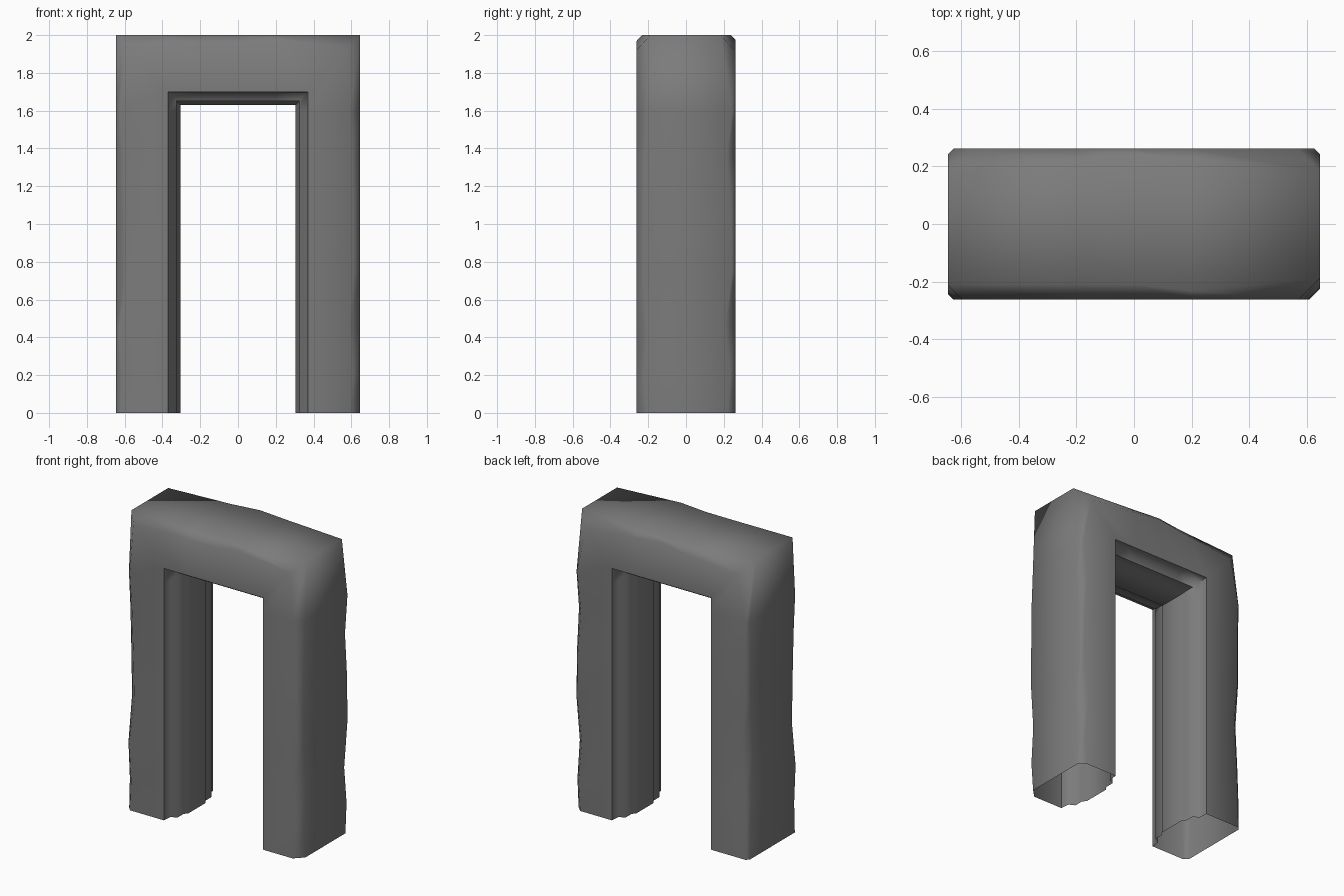
import bpy
import bmesh
import random

random.seed(4)
if "Cube" in bpy.data.objects:
    bpy.data.objects.remove(bpy.data.objects["Cube"], do_unlink=True)

# Stone colour
stone = bpy.data.materials.new("grey_stone")
stone.use_nodes = True
colour = (0.2, 0.2, 0.2, 1)
stone.diffuse_color = colour
stone.node_tree.nodes["Principled BSDF"].inputs["Base Color"].default_value = colour

OPEN_X, OPEN_Z = 0.37, 1.70      # doorway edge
WIDE, TALL, DEPTH = 0.277, 0.30, 0.262

# Stepped jamb from the front edge to the middle: (outward offset, y)
JAMB = [(0, -DEPTH), (-0.006, -0.20), (-0.045, -0.18),
        (-0.045, -0.12), (-0.065, -0.09)]


def section(chip):
    """Closed cross-section with unevenly worn outer edges."""
    a, b = (random.uniform(0.015, 0.06) + chip for _ in range(2))
    inner = JAMB + [(u, -y) for u, y in reversed(JAMB)]
    return ([(WIDE, -DEPTH + a), (WIDE - a, -DEPTH)] + inner
            + [(WIDE - b, DEPTH), (WIDE, DEPTH - b)])


# Stations up one leg, across the lintel and down the other leg
LEVELS = [0, 0.2, 0.45, 0.75, 1.05, 1.35, 1.6]
stations = [("leg", -1, z) for z in LEVELS] + [("corner", -1, 0)]
stations += [("lintel", 0, x) for x in (-0.2, 0.0, 0.2)]
stations += [("corner", 1, 0)] + [("leg", 1, z) for z in reversed(LEVELS)]


def place(kind, side, pos, u, y):
    x = side * (OPEN_X + u) if kind != "lintel" else pos
    z = pos if kind == "leg" else OPEN_Z + u * TALL / WIDE
    return (x, y, z)


# Sweep the section along the doorway
bm = bmesh.new()
rings = []
for kind, side, pos in stations:
    chip = 0.025 if kind == "corner" else 0
    rings.append([bm.verts.new(place(kind, side, pos, u, y))
                  for u, y in section(chip)])
for r, s in zip(rings, rings[1:]):
    for i in range(len(r)):
        j = (i + 1) % len(r)
        bm.faces.new((r[i], r[j], s[j], s[i]))
bmesh.ops.recalc_face_normals(bm, faces=bm.faces)
# The outer faces must point away from the doorway
top = max(bm.faces, key=lambda f: f.calc_center_median().z)
if top.normal.z < 0:
    bmesh.ops.reverse_faces(bm, faces=bm.faces)

mesh = bpy.data.meshes.new("stone_doorway")
bm.to_mesh(mesh)
bm.free()
mesh.materials.append(stone)
doorway = bpy.data.objects.new("stone_doorway", mesh)
bpy.context.collection.objects.link(doorway)
bpy.context.view_layer.objects.active = doorway
doorway.select_set(True)
bpy.ops.object.shade_smooth_by_angle(angle=1.1)
